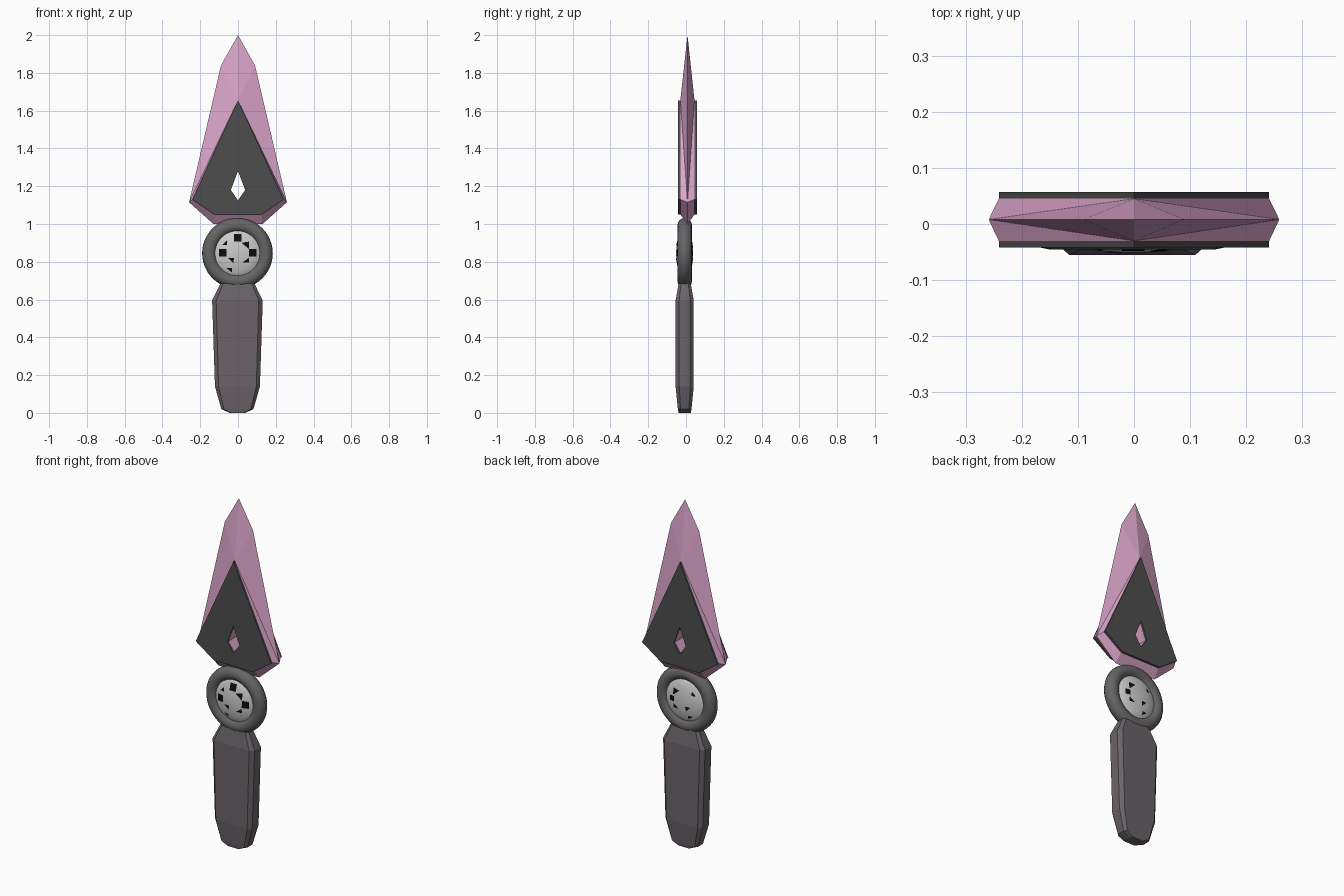
import bpy, bmesh, math

if "Cube" in bpy.data.objects:
    bpy.data.objects.remove(bpy.data.objects["Cube"])


def material(name, rgb):
    m = bpy.data.materials.new(name)
    m.diffuse_color = (*rgb, 1)
    m.use_nodes = True
    m.node_tree.nodes["Principled BSDF"].inputs["Base Color"].default_value = m.diffuse_color
    return m


PINK = material("pink", (0.72, 0.38, 0.60))
DARK = material("dark", (0.075, 0.075, 0.075))
GRIP = material("grip", (0.145, 0.125, 0.14))
STEEL = material("steel", (0.13, 0.13, 0.13))
BLACK = material("black", (0.004, 0.004, 0.004))


def make_object(name, verts, faces, mat, mirror=False):
    me = bpy.data.meshes.new(name)
    me.from_pydata(verts, [], faces)
    bm = bmesh.new()
    bm.from_mesh(me)
    bmesh.ops.recalc_face_normals(bm, faces=bm.faces)
    bm.to_mesh(me)
    bm.free()
    ob = bpy.data.objects.new(name, me)
    bpy.context.collection.objects.link(ob)
    if mat:
        me.materials.append(mat)
    if mirror:
        ob.modifiers.new("mirror", 'MIRROR').use_clip = True
    return ob


# Right half of the flat blade face: outline, then the diamond hole edge
HALF = [(0, 1.655), (0.241, 1.13), (0.125, 1.05), (0, 1.05),
        (0, 1.125), (0.038, 1.18), (0, 1.28)]
# Right half of the sharp outer edge
EDGE = [(0, 2.0), (0.09, 1.84), (0.259, 1.115), (0.13, 1.0), (0, 1.0)]

# Blade: two flat faces sloping out to a sharp middle edge, hole walls between
front, back, mid = -0.030, 0.045, 0.008
verts = [(x, y, z) for y in (front, back) for x, z in HALF]
verts += [(x, mid, z) for x, z in EDGE]
faces = []
for o in (0, 7):
    faces += [[o + i for i in range(7)],
              [o, 14, 15], [o, 15, 16], [o, 16, o + 1],
              [o + 1, 16, 17, o + 2], [o + 2, 17, 18, o + 3]]
faces += [[4, 5, 12, 11], [5, 6, 13, 12]]
make_object("blade", verts, faces, PINK, True)

# Dark cover plates on both sides of the blade
for name, y0, y1 in (("front_plate", -0.042, front), ("back_plate", back, 0.057)):
    verts = [(x, y, z) for y in (y0, y1) for x, z in HALF]
    faces = [list(range(7)), list(range(7, 14))]
    faces += [[i, i + 1, i + 8, i + 7] for i in (0, 1, 2, 4, 5)]
    make_object(name, verts, faces, DARK, True)

# Handle: lofted chamfered cross-sections (z, half width, half depth)
CX, CY = -0.003, -0.007
sections = [(0.0, 0.04, 0.032), (0.02, 0.085, 0.036), (0.14, 0.119, 0.048),
            (0.595, 0.134, 0.048), (0.685, 0.09, 0.032)]
verts, faces = [], []
for z, w, d in sections:
    cx, cy = 0.16 * w, 0.4 * d
    ring = [(w, d - cy), (w - cx, d), (cx - w, d), (-w, d - cy),
            (-w, cy - d), (cx - w, -d), (w - cx, -d), (w, cy - d)]
    verts += [(CX + x, CY + y, z) for x, y in ring]
for s in range(len(sections) - 1):
    for i in range(8):
        j = (i + 1) % 8
        faces.append([s * 8 + i, s * 8 + j, s * 8 + 8 + j, s * 8 + 8 + i])
faces += [list(range(8)), list(range(len(verts) - 8, len(verts)))]
make_object("handle", verts, faces, GRIP)

# Round collar between handle and blade
CZ = 0.845
bpy.ops.mesh.primitive_torus_add(major_segments=48, minor_segments=16,
                                 major_radius=0.149, minor_radius=0.038,
                                 location=(CX, CY, CZ), rotation=(math.pi / 2, 0, 0))
collar = bpy.context.object
collar.name = "collar_ring"
collar.data.materials.append(STEEL)
bpy.ops.object.shade_smooth_by_angle()

# Domed disc inside the collar
R, H = 0.135, 0.045
bpy.ops.mesh.primitive_uv_sphere_add(segments=40, ring_count=24, radius=1,
                                     location=(CX, CY, CZ), rotation=(math.pi / 2, 0, 0))
disc = bpy.context.object
disc.name = "domed_disc"
disc.scale = (R, R, H)
bpy.ops.object.shade_smooth_by_angle()


# Black inlays following the dome, as small squares and triangles
def inlays(name, shapes, side):
    verts, faces = [], []
    for shape in shapes:
        faces.append(list(range(len(verts), len(verts) + len(shape))))
        for x, z in shape:
            r2 = min(0.98, (x * x + z * z) / R ** 2)
            verts.append((CX + x, CY + side * (H * math.sqrt(1 - r2) + 0.002), CZ + z))
    make_object(name, verts, faces, BLACK)


def square(x, z, h=0.02):
    return [(x - h, z - h), (x + h, z - h), (x + h, z + h), (x - h, z + h)]


triangles = [[(0.022, 0.055), (0.062, 0.062), (0.062, 0.022)],
             [(-0.08, 0.045), (-0.055, 0.07), (-0.055, 0.045)],
             [(-0.05, -0.025), (-0.018, -0.025), (-0.022, -0.052)],
             [(0.025, -0.05), (0.06, -0.05), (0.06, -0.025)],
             [(-0.06, -0.078), (-0.03, -0.078), (-0.03, -0.1)]]
inlays("front_inlays", [square(0.002, 0.083), square(0.081, 0.002),
                        square(-0.078, 0.002)] + triangles, -1)
inlays("back_inlays", triangles + [square(0.07, 0.0, 0.015)], 1)
